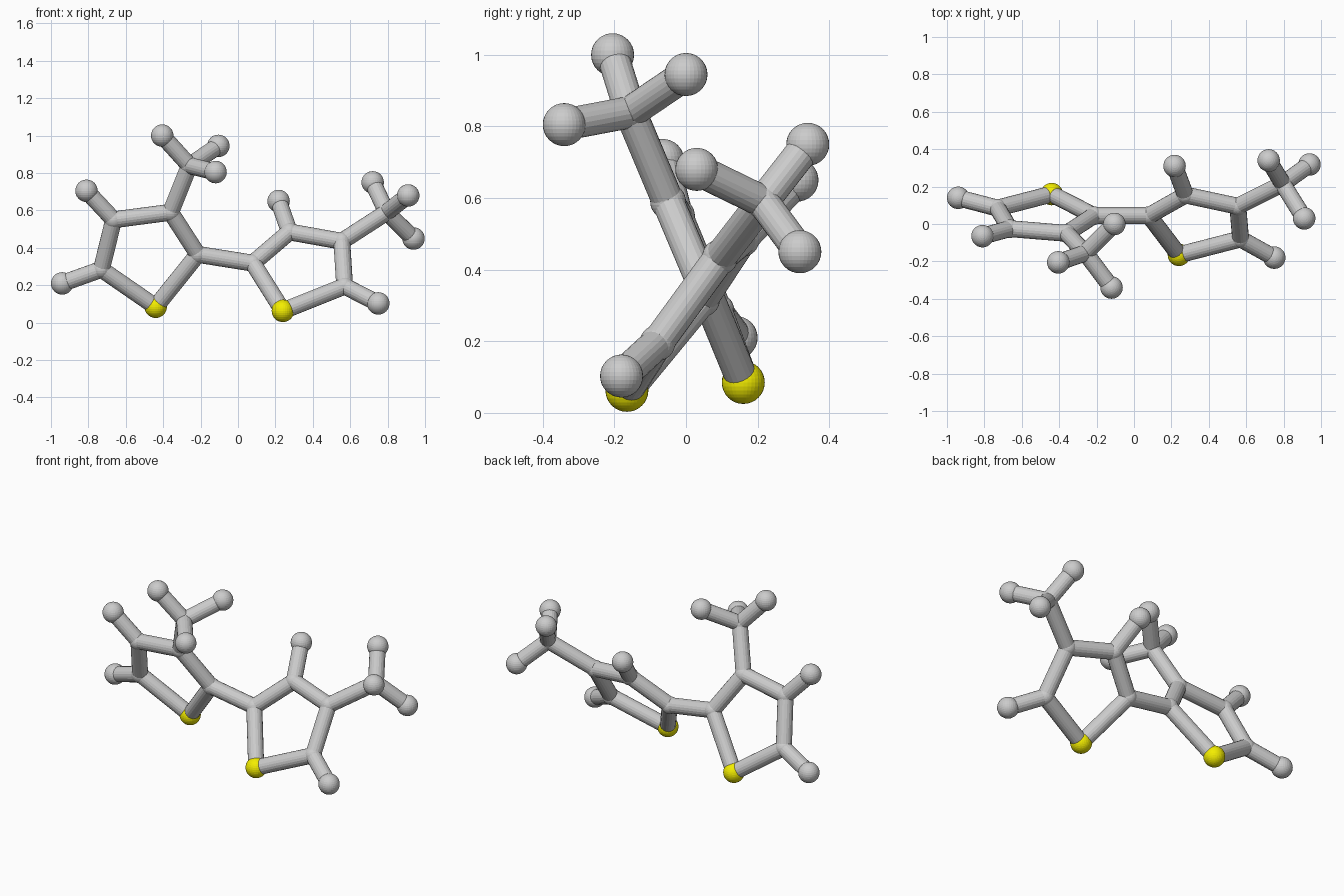
import bpy
from mathutils import Vector

if "Cube" in bpy.data.objects:
    bpy.data.objects.remove(bpy.data.objects["Cube"])

R_END, R_JOINT, R_BOND = 0.06, 0.05, 0.045

yellow = bpy.data.materials.new("sulfur_yellow")
yellow.diffuse_color = (0.9, 0.85, 0.0, 1)
yellow.use_nodes = True
yellow.node_tree.nodes["Principled BSDF"].inputs["Base Color"].default_value = yellow.diffuse_color

# Atom centres: two five-membered rings, each with a methyl group
left = {
    "sulfur": (-0.44, 0.16, 0.085), "inner": (-0.215, 0.045, 0.365),
    "upper_inner": (-0.36, -0.05, 0.59), "upper_outer": (-0.665, -0.025, 0.55),
    "outer": (-0.73, 0.085, 0.285), "methyl": (-0.26, -0.155, 0.84),
    "h_outer": (-0.94, 0.14, 0.21), "h_upper": (-0.81, -0.065, 0.705),
    "h_methyl_a": (-0.405, -0.205, 1.0), "h_methyl_b": (-0.105, 0.0, 0.945),
    "h_methyl_c": (-0.12, -0.34, 0.805),
}
right = {
    "sulfur": (0.24, -0.165, 0.063), "inner": (0.08, 0.045, 0.318),
    "upper_inner": (0.275, 0.155, 0.485), "upper_outer": (0.555, 0.095, 0.435),
    "outer": (0.57, -0.08, 0.195), "methyl": (0.795, 0.215, 0.59),
    "h_outer": (0.75, -0.18, 0.103), "h_upper": (0.217, 0.31, 0.65),
    "h_methyl_a": (0.72, 0.34, 0.75), "h_methyl_b": (0.91, 0.03, 0.68),
    "h_methyl_c": (0.938, 0.318, 0.45),
}
RING = ["sulfur", "inner", "upper_inner", "upper_outer", "outer"]


def atom(name, pos, kind):
    radius = R_END if kind.startswith(("h_", "sulfur")) else R_JOINT
    bpy.ops.mesh.primitive_uv_sphere_add(segments=32, ring_count=16,
                                         radius=radius, location=pos)
    ob = bpy.context.object
    ob.name = name
    if kind == "sulfur":
        ob.data.materials.append(yellow)


def bond(name, a, b):
    a, b = Vector(a), Vector(b)
    d = b - a
    bpy.ops.mesh.primitive_cylinder_add(
        vertices=20, radius=R_BOND, depth=d.length, location=(a + b) / 2,
        rotation=d.to_track_quat('Z', 'Y').to_euler())
    bpy.context.object.name = name


# Each half: atoms, ring bonds, then side bonds
for side, atoms, methyl_root, h_root in (
        ("left", left, "upper_inner", "upper_outer"),
        ("right", right, "upper_outer", "upper_inner")):
    for kind, pos in atoms.items():
        atom(f"{side}_{kind}_atom", pos, kind)
    pairs = list(zip(RING, RING[1:] + RING[:1]))
    pairs += [(methyl_root, "methyl"), (h_root, "h_upper"), ("outer", "h_outer")]
    pairs += [("methyl", "h_methyl_" + c) for c in "abc"]
    for p, q in pairs:
        bond(f"{side}_{p}_{q}_bond", atoms[p], atoms[q])

# Bond linking the two rings
bond("link_bond", left["inner"], right["inner"])
